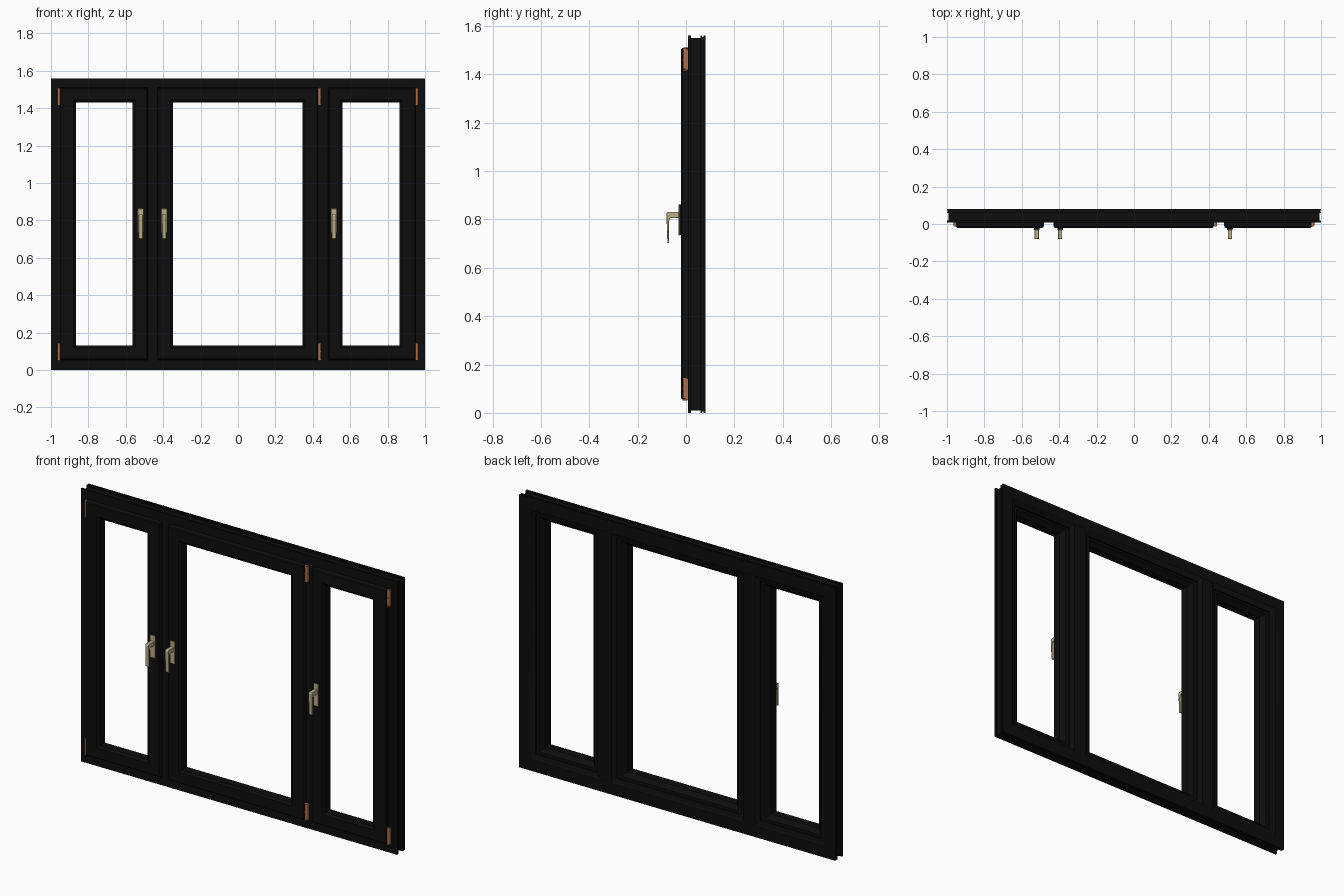
import bpy, bmesh

cube = bpy.data.objects.get("Cube")
if cube:
    bpy.data.objects.remove(cube)


def material(name, rgb, rough=0.5):
    m = bpy.data.materials.new(name)
    m.use_nodes = True
    m.diffuse_color = (*rgb, 1)
    node = m.node_tree.nodes["Principled BSDF"]
    node.inputs["Base Color"].default_value = (*rgb, 1)
    node.inputs["Roughness"].default_value = rough
    return m


BLACK = material("black_paint", (0.004, 0.004, 0.004))
BRASS = material("pale_brass", (0.5, 0.43, 0.24))
COPPER = material("copper", (0.45, 0.16, 0.07))


def finish(name, bm, mat, bevel=0):
    bmesh.ops.recalc_face_normals(bm, faces=bm.faces)
    mesh = bpy.data.meshes.new(name)
    bm.to_mesh(mesh)
    bm.free()
    mesh.materials.append(mat)
    ob = bpy.data.objects.new(name, mesh)
    bpy.context.collection.objects.link(ob)
    if bevel:
        mod = ob.modifiers.new("soft_edges", "BEVEL")
        mod.width, mod.segments = bevel, 2
    bpy.ops.object.select_all(action="DESELECT")
    ob.select_set(True)
    bpy.context.view_layer.objects.active = ob
    bpy.ops.object.shade_smooth_by_angle(angle=0.6)
    return ob


def ring(name, outer, inner, profile, mat):
    """Mitred rectangular frame; profile is (fraction from outer to inner, y)."""
    bm = bmesh.new()
    loops = []
    for i, k in ((0, 2), (1, 2), (1, 3), (0, 3)):
        loops.append([bm.verts.new((outer[i] + (inner[i] - outer[i]) * t, y,
                                    outer[k] + (inner[k] - outer[k]) * t))
                      for t, y in profile])
    n = len(profile)
    for c in range(4):
        a, b = loops[c], loops[(c + 1) % 4]
        for j in range(n):
            bm.faces.new((a[j], a[(j + 1) % n], b[(j + 1) % n], b[j]))
    return finish(name, bm, mat)


def prism(name, points, offset, axis, mat, bevel=0):
    """Extrude a closed outline: along z from (x, y), or along x from (y, z)."""
    lo, hi = offset
    bm = bmesh.new()
    place = (lambda p, d: (p[0], p[1], d)) if axis == "z" else (lambda p, d: (d, p[0], p[1]))
    face = bm.faces.new([bm.verts.new(place(p, lo)) for p in points])
    ext = bmesh.ops.extrude_face_region(bm, geom=[face])
    verts = [v for v in ext["geom"] if isinstance(v, bmesh.types.BMVert)]
    shift = (0, 0, hi - lo) if axis == "z" else (hi - lo, 0, 0)
    bmesh.ops.translate(bm, verts=verts, vec=shift)
    return finish(name, bm, mat, bevel)


def box(name, x, y, z, mat, bevel=0):
    return prism(name, [(x[0], y[0]), (x[1], y[0]), (x[1], y[1]), (x[0], y[1])], z, "z", mat, bevel)


def pin(name, x, y, z, radius, mat):
    bm = bmesh.new()
    bmesh.ops.create_cone(bm, cap_ends=True, segments=16, radius1=radius, radius2=radius,
                          depth=z[1] - z[0])
    bmesh.ops.translate(bm, verts=bm.verts, vec=(x, y, (z[0] + z[1]) / 2))
    return finish(name, bm, mat)


# Outer frame with grooved edge and stepped back
ring("outer_frame", (-1, 1, 0, 1.56), (-0.905, 0.905, 0.095, 1.465),
     [(0, 0.008), (0, 0.02), (0.1, 0.02), (0.1, 0.06), (0, 0.06), (0, 0.066),
      (0.06, 0.066), (0.06, 0.072), (0, 0.072), (0, 0.081), (0.7, 0.081),
      (0.8, 0.074), (1, 0.068), (1, 0.008)], BLACK)

# Two mullions, chamfered towards the back
for side, x in (("right", -0.456), ("left", 0.453)):
    half = [(0.06, 0.008), (0.06, 0.068), (0.045, 0.074), (0.037, 0.08)]
    outline = [(x + a, y) for a, y in half] + [(x - a, y) for a, y in reversed(half)]
    prism(side + "_mullion", outline, (0.06, 1.5), "z", BLACK)

# Three opening sashes with rounded fronts and sloping glazing beads
SASH = [(0, 0.008), (0, -0.01), (0.03, -0.017), (0.1, -0.021), (0.84, -0.021),
        (0.89, -0.017), (1, -0.012), (1, 0.035), (0.82, 0.048), (0.72, 0.06),
        (0.15, 0.06), (0.15, 0.008)]
for side, x0, x1, i0, i1 in (("right", -0.953, -0.482, -0.865, -0.563),
                             ("centre", -0.43, 0.427, -0.348, 0.345),
                             ("left", 0.482, 0.95, 0.56, 0.863)):
    ring(side + "_sash", (x0, x1, 0.055, 1.51), (i0, i1, 0.132, 1.43), SASH, BLACK)

# Hinges: knuckle barrel, end caps and a thin leaf
for side, x in (("right", -0.957), ("centre", 0.436), ("left", 0.955)):
    for level, z in (("lower", 0.055), ("upper", 1.417)):
        name = f"{side}_{level}_hinge"
        pin(name + "_barrel", x, -0.004, (z + 0.004, z + 0.088), 0.009, COPPER)
        for end in (z, z + 0.044, z + 0.088):
            pin(name + "_collar", x, -0.004, (end - 0.003, end + 0.003), 0.0095, COPPER)
        box(name + "_leaf", (x - 0.009, x + 0.009), (-0.002, 0.01), (z, z + 0.088), COPPER)

# Handles: base, cover plate and an angled lever
LEVER = [(-0.027, 0.806), (-0.027, 0.831), (-0.076, 0.831), (-0.081, 0.825),
         (-0.077, 0.702), (-0.07, 0.702), (-0.071, 0.79), (-0.066, 0.806)]
for side, x in (("right", -0.52), ("centre", -0.395), ("left", 0.513)):
    box(side + "_handle_base", (x - 0.015, x + 0.015), (-0.027, -0.02), (0.735, 0.862), BLACK)
    box(side + "_handle_plate", (x - 0.016, x + 0.016), (-0.031, -0.026), (0.734, 0.863), BRASS, 0.002)
    prism(side + "_handle_lever", LEVER, (x - 0.011, x + 0.011), "x", BRASS, 0.002)
